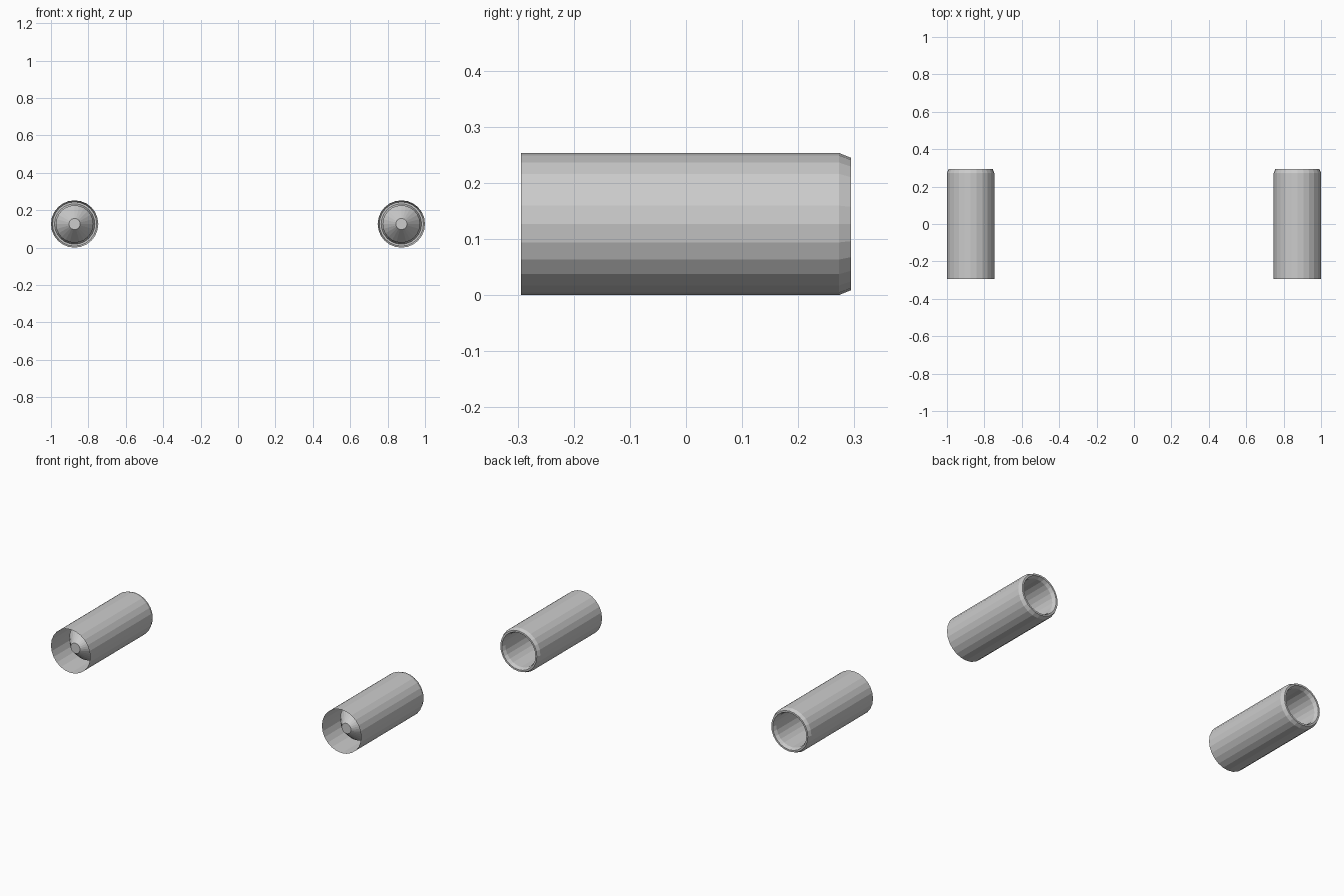
import bpy, bmesh, math

cube = bpy.data.objects.get("Cube")
if cube:
    bpy.data.objects.remove(cube, do_unlink=True)

SIDES = 24
RADIUS = 0.1265
SPACING = 0.8735

grey = bpy.data.materials.new("plain grey")
grey.use_nodes = True
grey.diffuse_color = (0.6, 0.6, 0.6, 1)
grey.node_tree.nodes["Principled BSDF"].inputs["Base Color"].default_value = (0.6, 0.6, 0.6, 1)


def lathe(name, x, profile):
    """Spin (radius, y) points about the tube axis, capping the last ring."""
    bm = bmesh.new()
    rings = []
    for r, y in profile:
        angles = [math.tau * i / SIDES for i in range(SIDES)]
        rings.append([bm.verts.new((r * math.cos(a), y, r * math.sin(a))) for a in angles])
    for a, b in zip(rings, rings[1:]):
        for i in range(SIDES):
            j = (i + 1) % SIDES
            bm.faces.new((a[i], b[i], b[j], a[j]))
    bm.faces.new(rings[-1])
    mesh = bpy.data.meshes.new(name)
    bm.to_mesh(mesh)
    bm.free()
    mesh.materials.append(grey)
    obj = bpy.data.objects.new(name, mesh)
    obj.location = (x, 0, RADIUS)
    bpy.context.collection.objects.link(obj)


# Thin outer shell, bevelled back lip, inner bore and blunt cone in the front
profile = [
    (RADIUS, -0.294), (RADIUS, 0.273), (0.118, 0.294),
    (0.108, 0.294), (0.1, 0.273),
    (0.1, -0.165), (0.03, -0.25),
]
for side, sign in (("left", 1), ("right", -1)):
    lathe(side + "_tube", sign * SPACING, profile)
